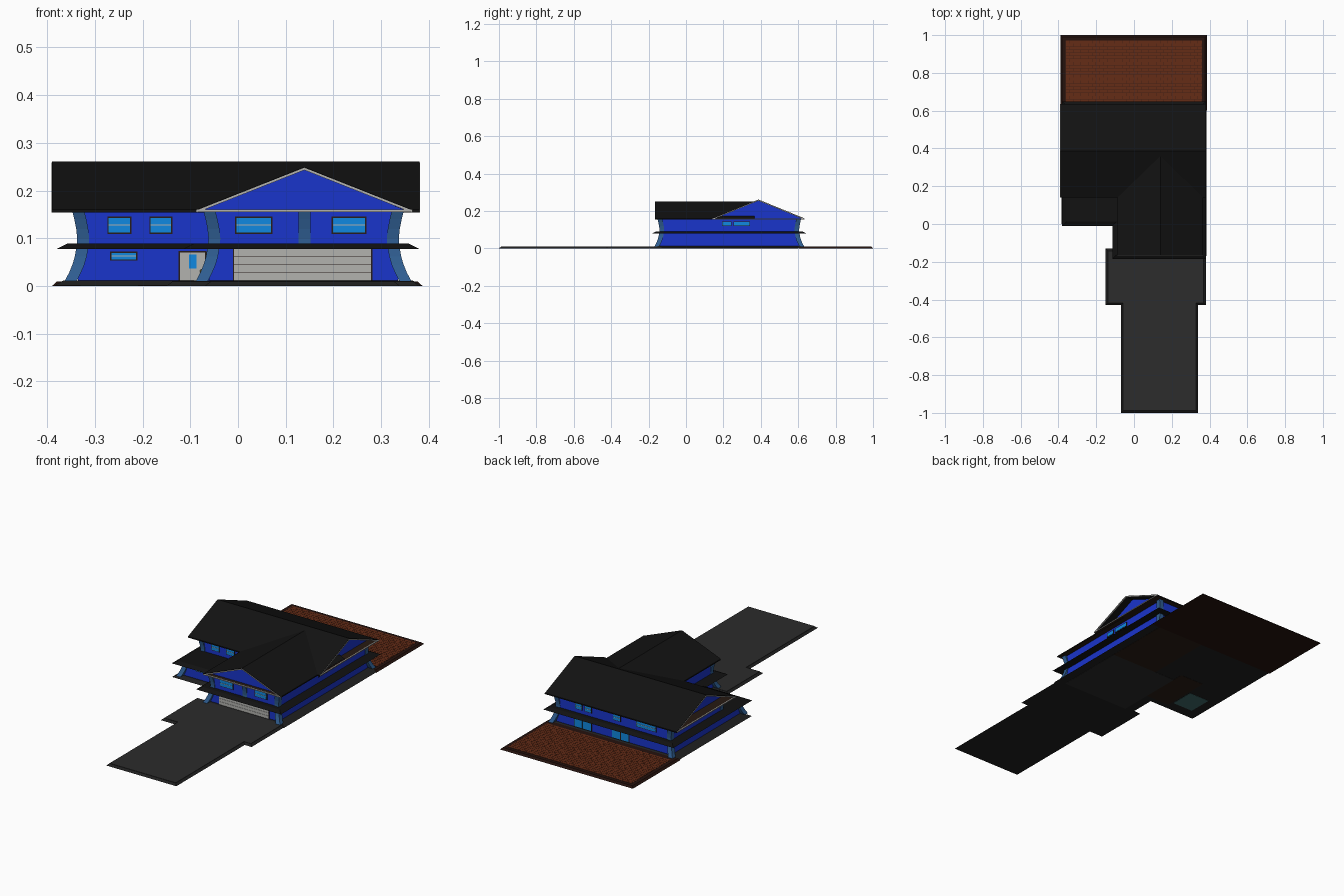
import bpy, bmesh
from mathutils import Vector

if "Cube" in bpy.data.objects:
    bpy.data.objects.remove(bpy.data.objects["Cube"])

PAL = {'roof': (.006, .006, .006), 'drive': (.025, .025, .025), 'edge': (.014, .014, .014),
       'wall': (.01, .035, .6), 'pillar': (.028, .11, .28), 'glass': (.005, .25, .75),
       'frame': (.02, .012, .01), 'trim': (.45, .45, .43), 'brick': (.13, .025, .008),
       'kerb': (.018, .006, .004), 'mortar': (.06, .015, .007), 'soffit': (.02, .01, .006),
       'tile': (.05, .15, .15), 'wood': (.025, .013, .008), 'brass': (.3, .2, .03)}
mats = {}


def finish(name, bm, color):
    bmesh.ops.recalc_face_normals(bm, faces=bm.faces)
    me = bpy.data.meshes.new(name)
    bm.to_mesh(me)
    bm.free()
    ob = bpy.data.objects.new(name, me)
    bpy.context.collection.objects.link(ob)
    if color not in mats:
        mats[color] = bpy.data.materials.new(color)
        mats[color].diffuse_color = (*PAL[color], 1)
    me.materials.append(mats[color])
    return ob


def loft(name, rings, color):
    bm = bmesh.new()
    rs = [[bm.verts.new(p) for p in r] for r in rings]
    n = len(rs[0])
    for a, b in zip(rs, rs[1:]):
        for i in range(n):
            j = (i + 1) % n
            bm.faces.new((a[i], a[j], b[j], b[i]))
    bm.faces.new(rs[0])
    bm.faces.new(rs[-1])
    return finish(name, bm, color)


def shrink(pts, d):
    # inset of a counter-clockwise rectilinear outline
    out = []
    for i, p in enumerate(pts):
        p = Vector(p)
        e1 = (p - Vector(pts[i - 1])).normalized()
        e2 = (Vector(pts[(i + 1) % len(pts)]) - p).normalized()
        out.append((p.x - d * (e1.y + e2.y), p.y + d * (e1.x + e2.x)))
    return out


def prism(name, pts, axis, a, b, color, inset=0):
    place = {'x': lambda p, t: (t, p[0], p[1]), 'y': lambda p, t: (p[0], t, p[1]),
             'z': lambda p, t: (p[0], p[1], t)}[axis]
    top = shrink(pts, inset) if inset else pts
    return loft(name, [[place(p, a) for p in pts], [place(p, b) for p in top]], color)


def rect(x0, y0, x1, y1):
    return [(x0, y0), (x1, y0), (x1, y1), (x0, y1)]


def panel(name, side, pos, u0, u1, z0, z1, depth, color):
    # thin board on a wall: side gives the way it faces, pos the wall plane
    s = -1 if side in ('front', 'left') else 1
    axis = 'y' if side in ('front', 'back') else 'x'
    return prism(name, rect(u0, z0, u1, z1), axis, pos - s * .004, pos + s * depth, color)


def window(name, side, pos, u0, u1, z0, z1, rail=True):
    panel(name + '_frame', side, pos, u0 - .003, u1 + .003, z0 - .003, z1 + .003, .003, 'frame')
    panel(name + '_glass', side, pos, u0, u1, z0, z1, .0045, 'glass')
    if rail:
        m = (z0 + z1) / 2
        panel(name + '_rail', side, pos, u0, u1, m - .001, m + .001, .006, 'trim')


def house_outline(x, front, xw, wing, back):
    return [(-x, front), (xw, front), (xw, wing), (x, wing), (x, back), (-x, back)]


# ground slabs
prism('foundation', house_outline(.385, 0, -.11, -.17, .63), 'z', .001, .012, 'edge', .02)
drive = [(-.07, -1), (.34, -1), (.34, -.43), (.38, -.43), (.38, -.13), (-.15, -.13), (-.15, -.43), (-.07, -.43)]
prism('driveway_edge', drive, 'z', 0, .009, 'edge', .012)
prism('driveway', shrink(drive, .012), 'z', .001, .0105, 'drive')
prism('patio_kerb', rect(-.39, .6, .387, 1), 'z', 0, .009, 'kerb', .01)
prism('patio_mortar', rect(-.362, .645, .36, .972), 'z', .001, .0098, 'mortar')

# patio bricks in running bond
bm = bmesh.new()
rows, bl, bh = 20, .04, .327 / 20
for r in range(rows):
    x = -.362 - (bl / 2 if r % 2 else 0)
    while x < .36:
        a, b = max(x, -.362) + .001, min(x + bl, .36) - .001
        y = .645 + r * bh
        if b - a > .004:
            vs = [bm.verts.new((px, py, .0105)) for px, py in rect(a, y + .001, b, y + bh - .001)]
            f = bm.faces.new(vs)
            ret = bmesh.ops.extrude_face_region(bm, geom=[f])
            for v in ret['geom']:
                if isinstance(v, bmesh.types.BMVert):
                    v.co.z = .0095
        x += bl
finish('patio_bricks', bm, 'brick')

# floors seen from below
prism('garage_floor', rect(-.06, -.14, .335, .24), 'z', 0, .002, 'drive')
prism('kitchen_floor', rect(.06, .24, .335, .6), 'z', 0, .002, 'wood')
prism('hall_floor', rect(-.2, .03, -.06, .3), 'z', 0, .002, 'wood')
prism('bath_floor', rect(-.33, .06, -.21, .19), 'z', 0, .002, 'tile')

# walls of both storeys, and the skirt roof between them
prism('lower_walls', house_outline(.335, .03, -.06, -.14, .603), 'z', .01, .08, 'wall')
prism('upper_walls', house_outline(.335, .17, -.06, -.14, .603), 'z', .08, .158, 'wall')
prism('skirt_roof', house_outline(.38, -.01, -.115, -.185, .648), 'z', .078, .089, 'roof', .022)

# flared pillars
LOW = [(.011, .027), (.028, .018), (.045, .011), (.062, .006), (.08, .003)]
HIGH = [(.08, .002), (.1, .001), (.12, .003), (.14, .007), (.156, .011)]


def pillar(name, x, y, dx, dy, prof):
    rings = []
    for z, off in prof:
        cx, cy = x + dx * (off - .0115), y + dy * (off - .0115)
        rings.append([(px, py, z) for px, py in rect(cx - .0125, cy - .0125, cx + .0125, cy + .0125)])
    loft(name, rings, 'pillar')


for tag, prof, fy in (('lower', LOW, .03), ('upper', HIGH, .17)):
    for n, x, y, dx, dy in (('front_left', -.335, fy, -1, -1), ('wing_left', -.06, -.14, -1, -1),
                            ('wing_right', .335, -.14, 1, -1), ('back_left', -.335, .603, -1, 1),
                            ('back_right', .335, .603, 1, 1)):
        pillar(f'{tag}_pillar_{n}', x, y, dx, dy, prof)
pillar('upper_pillar_wing_middle', .139, -.14, 0, -1, HIGH)


# gabled roofs: shell, gable wall, soffit and pale trim on the open ends
def gable(name, axis, c, half, z0, z1, ends, walls, trims):
    t = .006

    def chevron(h, lo, hi, th):
        return [(c - h, lo), (c, hi), (c + h, lo), (c + h, lo - th), (c, hi - th), (c - h, lo - th)]
    prism(name + '_shell', chevron(half, z0 + .003, z1, t), axis, *ends, 'roof')
    tri = [(c - half + .01, z0), (c + half - .01, z0), (c, z1 - t)]
    prism(name + '_gable_wall', tri, axis, *walls, 'wall')
    prism(name + '_soffit', rect(c - half + .002, z0 - .002, c + half - .002, z0 + .002), axis, *ends, 'soffit')
    for i, e in enumerate(trims):
        d = .004 if e == ends[1] else -.004
        prism(f'{name}_rake_trim_{i}', chevron(half - .002, z0 + .002, z1 - .002, .005), axis, e - d, e + d * .3, 'trim')
        prism(f'{name}_tie_trim_{i}', rect(c - half, z0 - .002, c + half, z0 + .003), axis, e - d, e + d * .3, 'trim')


gable('main_roof', 'x', .387, .247, .157, .261, (-.39, .38), (-.335, .335), (-.39, .38))
gable('wing_roof', 'y', .139, .227, .157, .25, (-.165, .365), (-.14, .3), (-.165,))

# windows
for i, (y, a, b) in enumerate(((.17, -.271, -.226), (.17, -.183, -.14), (-.14, -.003, .069), (-.14, .199, .266))):
    window(f'front_window_{i}', 'front', y, a, b, .112, .143)
window('front_low_window', 'front', .03, -.265, -.214, .056, .069)
for i, (a, b) in enumerate(((.195, .24), (.257, .34))):
    window(f'right_window_{i}', 'right', .335, a, b, .122, .141, False)
window('left_window', 'left', -.335, .21, .3, .122, .141, False)
for i, (a, b) in enumerate(((-.247, -.135), (-.04, .0), (.13, .165), (.185, .22))):
    window(f'back_window_{i}', 'back', .603, a, b, .112, .141)
for i, (a, b) in enumerate(((-.09, -.045), (-.039, .006), (.13, .175), (.181, .226))):
    window(f'patio_door_{i}', 'back', .603, a, b, .016, .066, False)

# front door
panel('door_frame', 'front', .03, -.125, -.066, .01, .073, .003, 'frame')
panel('front_door', 'front', .03, -.122, -.069, .012, .07, .005, 'trim')
panel('door_glass', 'front', .03, -.103, -.087, .037, .066, .006, 'glass')
bm = bmesh.new()
bmesh.ops.create_uvsphere(bm, u_segments=10, v_segments=6, radius=.004)
bmesh.ops.translate(bm, verts=bm.verts, vec=(-.076, .022, .031))
finish('door_knob', bm, 'brass')

# sectional garage door
panel('garage_frame', 'front', -.14, -.011, .282, .01, .078, .003, 'frame')
for i in range(4):
    z = .012 + i * .0165
    panel(f'garage_panel_{i}', 'front', -.14, -.008, .279, z, z + .0157, .005, 'trim')

for m in bpy.data.materials:
    if m.users and not m.is_grease_pencil:
        m.use_nodes = True
        m.node_tree.nodes["Principled BSDF"].inputs["Base Color"].default_value = m.diffuse_color
